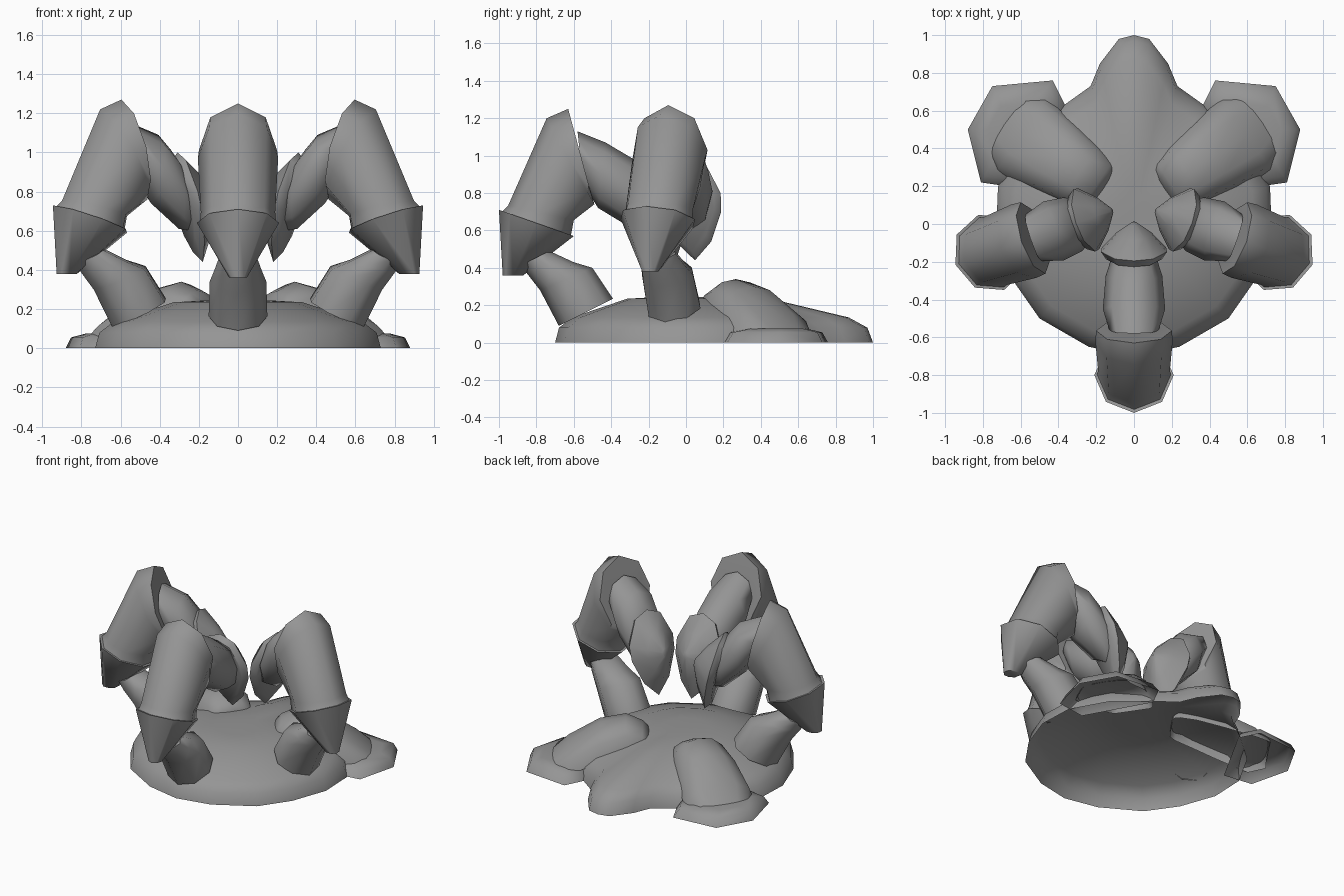
import bpy, bmesh, math
from mathutils import Vector

cube = bpy.data.objects.get("Cube")
if cube:
    bpy.data.objects.remove(cube, do_unlink=True)

grey = bpy.data.materials.new("mid_grey")
grey.use_nodes = True
GREY = (0.3, 0.3, 0.3, 1)
grey.diffuse_color = GREY
grey.node_tree.nodes["Principled BSDF"].inputs["Base Color"].default_value = GREY


def finish(name, bm, angle):
    bmesh.ops.recalc_face_normals(bm, faces=bm.faces)
    mesh = bpy.data.meshes.new(name)
    bm.to_mesh(mesh)
    bm.free()
    mesh.materials.append(grey)
    ob = bpy.data.objects.new(name, mesh)
    bpy.context.collection.objects.link(ob)
    bpy.ops.object.select_all(action='DESELECT')
    ob.select_set(True)
    bpy.context.view_layer.objects.active = ob
    bpy.ops.object.shade_smooth_by_angle(angle=math.radians(angle))


def loft(name, rings, cap_start=False, cap_end=False, closed=True, angle=58):
    """Skin a list of rings of points."""
    bm = bmesh.new()
    loops = [[bm.verts.new(p) for p in ring] for ring in rings]
    for a, b in zip(loops, loops[1:]):
        n = len(a)
        for i in range(n if closed else n - 1):
            j = (i + 1) % n
            bm.faces.new((a[i], a[j], b[j], b[i]))
    if cap_start:
        bm.faces.new(loops[0])
    if cap_end:
        bm.faces.new(loops[-1])
    finish(name, bm, angle)


def frame(pivot, degrees, side, lift=0.0):
    """Map (reach, height, lateral) of a limb to the model."""
    a = math.radians(degrees)
    out = Vector((side * math.sin(a), -math.cos(a), 0))
    lat = Vector((math.cos(a), side * math.sin(a), 0))
    return lambda r, z, u: Vector((0, pivot, z + lift)) + out * r + lat * u


def oval(place, p, q, width, sides=8):
    """Ring spanning p to q in the limb's plane, width is its lateral half."""
    ring = []
    for i in range(sides):
        t = 2 * math.pi * i / sides
        k = (1 + math.cos(t)) / 2
        r, z = (q[n] + (p[n] - q[n]) * k for n in (0, 1))
        ring.append(place(r, z, width * math.sin(t)))
    return ring


def arch(place, reach, top, low, width, steps=6):
    """Open half ring standing at one reach along a limb."""
    angles = [math.pi * (i / steps - 0.5) for i in range(steps + 1)]
    return [place(reach, low + (top - low) * max(math.cos(t), 0) ** 0.7,
                  width * math.sin(t)) for t in angles]


def limb(name, place, spec, cap_start=True):
    loft(name, [oval(place, *s) for s in spec], cap_start, cap_end=True)


def dome(name, outline, centre, levels):
    c = Vector(centre)
    rings = []
    for scale, z in levels:
        rings.append([(*(c + (Vector(p) - c) * scale), z) for p in outline])
    loft(name, rings, cap_end=True, angle=75)


# Palm: open dome with a tongue at the back
half = [(0.24, -0.65), (0.5, -0.5), (0.64, -0.3), (0.73, -0.05), (0.72, 0.2),
        (0.58, 0.45), (0.37, 0.63), (0.23, 0.73), (0.18, 0.85), (0.08, 0.98)]
outline = [(0, -0.7)] + half + [(0, 1)] + [(-x, y) for x, y in reversed(half)]
dome("palm", outline, (0, 0),
     [(1, 0), (0.97, 0.08), (0.87, 0.135), (0.45, 0.235), (0.2, 0.245)])


def arm(prefix, place, shift):
    limb(prefix + "_lower_limb", place,
         [((0.68, 0.09), (0.39, 0.235), 0.15), ((0.78, 0.28), (0.5, 0.4), 0.145),
          ((0.85, 0.37), (0.6, 0.43), 0.12), ((0.87, 0.42), (0.73, 0.49), 0.1)],
         cap_start=False)
    limb(prefix + "_elbow_cone", place,
         [((1.0, 0.71), (0.6, 0.57), 0.21), ((0.98, 0.36), (0.87, 0.36), 0.045)])
    limb(prefix + "_forearm", place,
         [((0.985, 0.7), (0.615, 0.575), 0.195), ((0.95, 0.735), (0.6, 0.655), 0.19),
          ((0.745, 1.2), (0.49, 0.74), 0.205), ((0.63, 1.25), (0.5, 0.77), 0.2)])
    limb(prefix + "_upper_limb", place,
         [((0.58, 1.13), (0.55, 0.85), 0.13), ((0.43, 1.07), (0.47, 0.72), 0.165),
          ((0.36 - shift / 2, 0.99), (0.32 - shift / 2, 0.59), 0.15),
          ((0.32 - shift, 0.92), (0.24 - shift, 0.58), 0.11)])
    # Pointed nail: leaf-shaped rim around a ridged face
    right = [(0.1, 0.94), (0.175, 0.78), (0.17, 0.68), (0.1, 0.52)]
    leaf = [(0, 0.98)] + right + [(0, 0.42)] + [(-u, z) for u, z in reversed(right)]
    rings = []
    for scale, reach in ((0.85, 0.31), (1, 0.27), (0.55, 0.185), (0.1, 0.125)):
        rings.append([place(reach - shift + (z - 0.75) * scale * 0.24,
                            0.75 + (z - 0.75) * scale, u * scale)
                      for u, z in leaf])
    loft(prefix + "_nail", rings, cap_start=True, cap_end=True)


arm("front", frame(0, 0, 1), 0.13)
for side, word in ((1, "left"), (-1, "right")):
    arm(word, frame(0.11, 71, side, 0.02), 0)
    # Folded rear digit: arched knuckle above a flat toe
    place = frame(0.07, 124, side)
    spec = [(0.2, 0.24, 0.2, 0.12), (0.24, 0.29, 0.19, 0.15), (0.35, 0.34, 0.16, 0.18),
            (0.52, 0.3, 0.1, 0.21), (0.72, 0.17, 0.03, 0.235), (0.83, 0.07, 0.03, 0.17)]
    loft(word + "_knuckle", [arch(place, *s) for s in spec],
         cap_start=True, closed=False)
    toe = [(0.43, 0.76), (0.75, 0.73), (0.88, 0.5), (0.81, 0.22), (0.6, 0.19), (0.36, 0.62)]
    dome(word + "_toe", [(side * x, y) for x, y in toe], (side * 0.65, 0.5),
         [(1, 0), (0.88, 0.055), (0.55, 0.075)])
